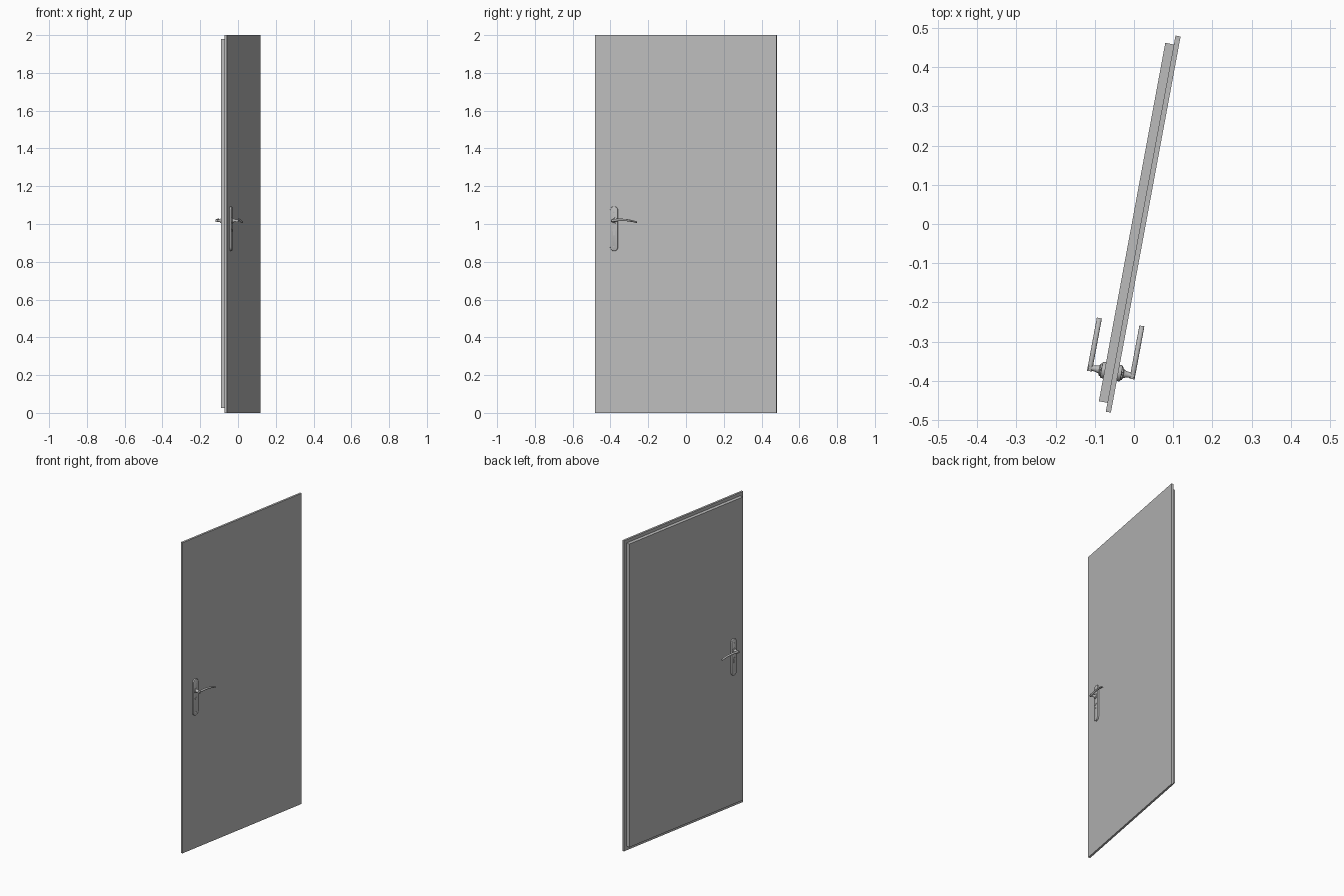
import bpy, bmesh, math
from mathutils import Matrix, Vector

cube = bpy.data.objects.get("Cube")
if cube:
    bpy.data.objects.remove(cube)

# Door frame of reference: local x = face normal, local y = along the width
SWING = Matrix.Rotation(math.radians(-10.5), 4, 'Z')
MID = 0.012          # middle of the leaf thickness
HALF = 0.0177        # half of the leaf thickness
HANDLE_Y = -0.381

grey = bpy.data.materials.new("light_grey")
grey.use_nodes = True
COLOUR = (0.5, 0.5, 0.5, 1)
grey.diffuse_color = COLOUR
grey.node_tree.nodes["Principled BSDF"].inputs["Base Color"].default_value = COLOUR


def finish(name, bm, smooth=False):
    bmesh.ops.recalc_face_normals(bm, faces=bm.faces)
    mesh = bpy.data.meshes.new(name)
    bm.to_mesh(mesh)
    bm.free()
    mesh.materials.append(grey)
    obj = bpy.data.objects.new(name, mesh)
    bpy.context.collection.objects.link(obj)
    obj.matrix_world = SWING
    if smooth:
        bpy.ops.object.select_all(action='DESELECT')
        obj.select_set(True)
        bpy.context.view_layer.objects.active = obj
        bpy.ops.object.shade_smooth_by_angle(angle=math.radians(35))
    return obj


def box(name, lo, hi):
    bm = bmesh.new()
    bmesh.ops.create_cube(bm, size=1)
    lo, hi = Vector(lo), Vector(hi)
    for v in bm.verts:
        v.co = (lo + hi) / 2 + v.co * (hi - lo)
    return finish(name, bm)


def loft(name, rings):
    """Skin a list of closed rings and cap both ends."""
    bm = bmesh.new()
    loops = [[bm.verts.new(p) for p in ring] for ring in rings]
    for a, b in zip(loops, loops[1:]):
        for i in range(len(a)):
            j = (i + 1) % len(a)
            bm.faces.new((a[i], a[j], b[j], b[i]))
    bm.faces.new(loops[0])
    bm.faces.new(loops[-1])
    return finish(name, bm, True)


def capsule(x, y, z_low, z_high, r, steps=12):
    """Upright outline with round ends, r is the half width."""
    ring = []
    for centre, start in ((z_high - r, 0), (z_low + r, math.pi)):
        for i in range(steps + 1):
            a = start + math.pi * i / steps
            ring.append((x, y + r * math.cos(a), centre + r * math.sin(a)))
    return ring


def circle(x, y, z, r, n=24):
    return [(x, y + r * math.cos(2 * math.pi * i / n),
             z + r * math.sin(2 * math.pi * i / n)) for i in range(n)]


# Door leaf: wide outer panel with a smaller rebated panel behind
box("outer_panel", (0.0165, -0.484, 0), (0.0297, 0.492, 2))
box("rebated_panel", (MID - HALF, -0.461, 0.026), (0.0165, 0.469, 1.979))

# One handle set per face, mirrored about the middle of the leaf
for label, side in (("outside", 1), ("inside", -1)):
    def out(d):
        return MID + side * (HALF + d)

    # Back plate with softened rim
    loft(label + "_back_plate", [
        capsule(out(d), HANDLE_Y, 0.857 + c, 1.093 - c, 0.021 - c)
        for d, c in ((0, 0), (0.006, 0), (0.008, 0.001), (0.009, 0.003))])

    # Turned neck between plate and lever
    loft(label + "_neck", [
        circle(out(d), HANDLE_Y, 1.018, r)
        for d, r in ((0.008, 0.016), (0.012, 0.016), (0.014, 0.011),
                     (0.022, 0.008), (0.03, 0.007), (0.042, 0.008),
                     (0.044, 0.006))])

    # Gently arched lever, oval in section
    rings = []
    for i in range(17):
        t = i / 16
        y = HANDLE_Y - 0.009 + 0.138 * t
        z = 1.017 + 0.026 * t - 0.034 * t * t
        half_z = 0.0075 - 0.003 * t
        rings.append([(out(0.0375 + 0.0065 * math.cos(a)), y,
                       z + half_z * math.sin(a))
                      for a in (math.tau * k / 16 for k in range(16))])
    loft(label + "_lever", rings)

    # Key cylinder: round barrel with a slot-shaped body below
    loft(label + "_cylinder_body", [
        capsule(out(d), HANDLE_Y, 0.938, 0.965, 0.005) for d in (0.008, 0.0105)])
    loft(label + "_cylinder_barrel", [
        circle(out(d), HANDLE_Y, 0.967, 0.0085) for d in (0.008, 0.0115)])

    # Fixing screws
    for place, z in (("upper", 1.065), ("lower", 0.877)):
        loft(f"{label}_{place}_screw", [
            circle(out(d), HANDLE_Y, z, r, 16)
            for d, r in ((0.008, 0.0045), (0.0096, 0.0045), (0.0102, 0.003))])
